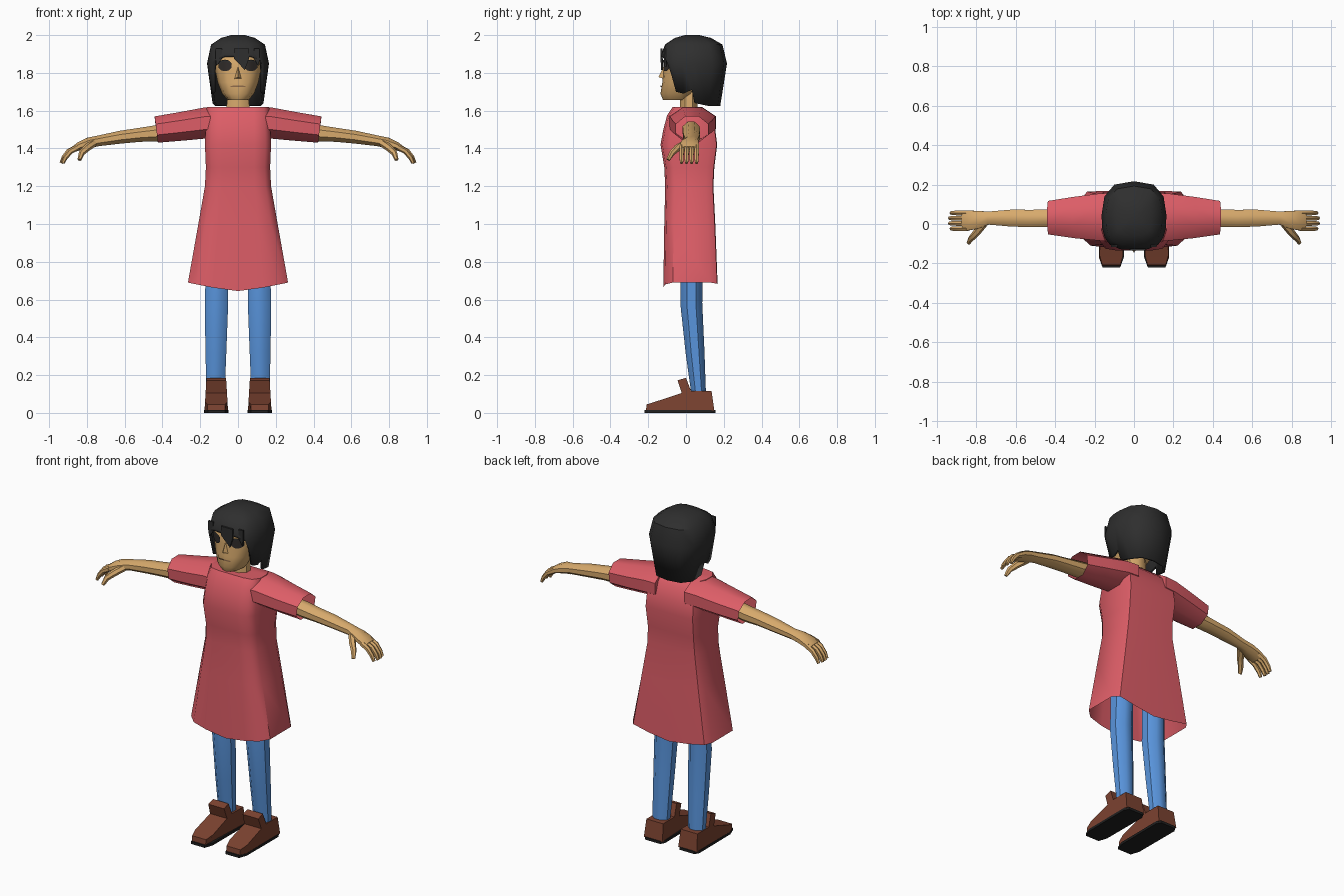
import bpy, bmesh, math
from mathutils import Vector

if "Cube" in bpy.data.objects:
    bpy.data.objects.remove(bpy.data.objects["Cube"])


def material(name, rgb):
    m = bpy.data.materials.new(name)
    m.diffuse_color = (*rgb, 1)
    m.use_nodes = True
    m.node_tree.nodes["Principled BSDF"].inputs["Base Color"].default_value = m.diffuse_color
    return m


SKIN = material("skin", (0.68, 0.40, 0.15))
DRESS = material("dress_red", (0.72, 0.11, 0.135))
JEANS = material("jeans_blue", (0.10, 0.30, 0.72))
LEATHER = material("shoe_brown", (0.20, 0.055, 0.030))
SOLE = material("sole_black", (0.014, 0.014, 0.014))
HAIR = material("hair_black", (0.028, 0.028, 0.028))
EYE = material("eye_dark", (0.030, 0.025, 0.023))
MOUTH = material("mouth_brown", (0.28, 0.15, 0.07))


def make(name, verts, faces, mat, mirror=False, angle=45, recalc=True):
    me = bpy.data.meshes.new(name)
    bm = bmesh.new()
    vs = [bm.verts.new(v) for v in verts]
    for f in faces:
        bm.faces.new([vs[i] for i in f])
    if recalc:
        bmesh.ops.recalc_face_normals(bm, faces=bm.faces[:])
    bm.to_mesh(me)
    bm.free()
    me.materials.append(mat)
    me.shade_smooth()
    me.set_sharp_from_angle(angle=math.radians(angle))
    ob = bpy.data.objects.new(name, me)
    bpy.context.collection.objects.link(ob)
    if mirror:
        ob.modifiers.new("mirror", "MIRROR").use_mirror_merge = False
    return ob


def loft(name, rings, mat, caps=(True, True), **kw):
    n = len(rings[0])
    faces = []
    for r in range(len(rings) - 1):
        for i in range(n):
            j = (i + 1) % n
            faces.append((r * n + i, r * n + j, (r + 1) * n + j, (r + 1) * n + i))
    if caps[0]:
        faces.append(tuple(range(n))[::-1])
    if caps[1]:
        faces.append(tuple(range((len(rings) - 1) * n, len(rings) * n)))
    return make(name, [p for r in rings for p in r], faces, mat, **kw)


def tube(name, pts, mat, sides=8, **kw):
    """Points are (x, y, z, half width, half height) along a path."""
    rings = []
    k = 1 / math.cos(math.pi / sides)
    for i, (x, y, z, ry, rz) in enumerate(pts):
        a, b = pts[max(i - 1, 0)], pts[min(i + 1, len(pts) - 1)]
        t = (Vector(b[:3]) - Vector(a[:3])).normalized()
        up = t.cross(Vector((0, 1, 0))).normalized()
        side = up.cross(t)
        angles = [(j + 0.5) * 2 * math.pi / sides for j in range(sides)]
        rings.append([Vector((x, y, z)) + side * (math.cos(q) * ry * k)
                      + up * (math.sin(q) * rz * k) for q in angles])
    return loft(name, rings, mat, **kw)


def closed(half):
    """Complete a half outline, running front to back, by reflection in x."""
    return half + [(-x, y, z) for x, y, z in half[-2:0:-1]]


# dress: flared body with a hem that rises at the sides
body = []
for z, w, f, b in [(1.62, .165, -.07, .08), (1.575, .17, -.10, .125),
                   (1.50, .172, -.12, .155), (1.42, .175, -.135, .165),
                   (1.30, .170, -.115, .15), (1.20, .175, -.11, .145),
                   (1.00, .210, -.115, .155), (.645, .265, -.12, .168)]:
    half = [(0, f), (.5, f), (.83, f + .01), (1, f + .05),
            (1, b - .04), (.9, b - .003), (.5, b), (0, b)]
    rise = .045 if z < .7 else 0
    body.append(closed([(u * w, y, z + rise * u ** 1.3) for u, y in half]))
loft("dress_body", body, DRESS, caps=(True, False))
tube("sleeve", [(.10, .033, 1.537, .125, .082), (.17, .035, 1.535, .12, .082),
                (.30, .033, 1.517, .105, .076), (.433, .032, 1.50, .085, .07)],
     DRESS, caps=(True, False), mirror=True)

# legs
tube("leg", [(.112, .03, 1.0, .06, .06), (.112, .03, .70, .058, .06),
             (.114, .028, .58, .058, .062), (.117, .048, .32, .050, .055),
             (.119, .068, .09, .038, .048)], JEANS, mirror=True)

# shoes: side profile widened into a solid, narrower at the toe and tongue
profile = [(-.212, .012), (-.208, .045), (-.16, .060), (-.022, .105), (-.045, .172),
           (.0, .186), (.026, .116), (.135, .116), (.150, .012), (-.17, .012)]


def shoe_half(y, z):
    return .046 if y < -.2 else .063 - .06 * z


loft("shoe", [[(.115 + s * shoe_half(y, z), y, z) for y, z in profile]
              for s in (-1, 1)], LEATHER, mirror=True, angle=25)
outline = [(-.045, -.22), (.045, -.22), (.063, -.17), (.065, .13),
           (.05, .155), (-.05, .155), (-.065, .13), (-.063, -.17)]
loft("shoe_sole", [[(.115 + x, y, z) for x, y in outline] for z in (0, .015)],
     SOLE, mirror=True, angle=25)

# arms, palms, fingers and thumbs
tube("arm", [(.30, .027, 1.50, .045, .042), (.43, .03, 1.480, .045, .043),
             (.52, .028, 1.472, .044, .037), (.62, .03, 1.460, .043, .034),
             (.74, .03, 1.440, .033, .028), (.79, .022, 1.430, .045, .028),
             (.84, .018, 1.412, .050, .022), (.868, .018, 1.397, .050, .016)],
     SKIN, mirror=True)
for i in range(4):
    y = .056 - .0265 * i
    reach = -.008 if i in (0, 3) else 0
    tube("finger", [(.845, y, 1.408, .012, .014), (.895 + reach, y, 1.385, .012, .013),
                    (.922 + reach, y, 1.352, .011, .011),
                    (.936 + reach, y, 1.322, .008, .008)], SKIN, sides=6, mirror=True)
tube("thumb", [(.765, .0, 1.428, .018, .018), (.80, -.045, 1.403, .016, .017),
               (.828, -.075, 1.375, .013, .014), (.840, -.095, 1.340, .009, .009)],
     SKIN, sides=6, mirror=True)

# neck and head
tube("neck", [(0, .015, 1.73, .045, .055), (0, .015, 1.58, .048, .062)], SKIN)
head = []
for z, w, f, b in [(1.657, .055, -.122, .0), (1.69, .085, -.135, .04),
                   (1.75, .108, -.125, .09), (1.82, .122, -.12, .13),
                   (1.90, .125, -.115, .14), (1.95, .10, -.07, .11)]:
    half = [(0, f), (.5, f + .01), (.85, f + .04), (1, f + .10),
            (.8, b - .02), (0, b)]
    head.append(closed([(u * w, y, z) for u, y in half]))
loft("head", head, SKIN)
make("nose", [(0, -.118, 1.835), (-.02, -.118, 1.768), (.02, -.118, 1.768),
              (0, -.146, 1.778)], [(0, 1, 3), (0, 3, 2), (1, 2, 3)], SKIN)


def face_y(x):
    """Depth just in front of the face at eye height."""
    x = abs(x)
    return -.126 + .16 * x + max(0, x - .0625) * .55


def strip(name, rows, mat):
    """Thin plate of (x, y, low z, high z) columns, facing the front."""
    verts = [(x, y, z) for x, y, lo, hi in rows for z in (lo, hi)]
    faces = [(2 * i, 2 * i + 2, 2 * i + 3, 2 * i + 1) for i in range(len(rows) - 1)]
    return make(name, verts, faces, mat, recalc=False)


# facial features
strip("mouth", [(-.04, -.127, 1.724, 1.731), (0, -.1345, 1.726, 1.734),
                (.04, -.127, 1.724, 1.731)], MOUTH)
for s in (-1, 1):
    eye, lash = [], []
    for i in range(7):
        u = -1 + i / 3
        x = s * .069 + u * .034
        h = .028 * math.sqrt(max(0, 1 - u * u * .85))
        eye.append((x, face_y(x), 1.837 - h, 1.837 + h))
        lash.append((x, face_y(x) - .003, 1.831 + h, 1.842 + h))
    strip("eye", eye, EYE)
    strip("eyelash", lash, HAIR)

# hair: crown and curtain, each column has its own lower end
columns = [(0, -.132, 1.885), (.07, -.128, 1.885), (.122, -.105, 1.865),
           (.138, -.085, 1.80), (.15, -.065, 1.70), (.162, -.02, 1.69),
           (.164, .03, 1.71), (.164, .05, 1.64), (.15, .14, 1.625),
           (.10, .20, 1.625), (0, .217, 1.625)]
rings = []
for level, k in [(2.0, .22), (1.985, .55), (1.95, .87), (1.85, 1), (0, 1)]:
    half = []
    for x, y, end in columns:
        z = max(level, end + .012) if level else end
        s = k if level else 1 - max(0, 1.85 - end) * .85
        half.append((x * s, .03 + (y - .03) * s, z))
    rings.append(closed(half))
hair = loft("hair", rings, HAIR, caps=(True, False))
thick = hair.modifiers.new("thickness", "SOLIDIFY")
thick.thickness, thick.offset = .015, -1


# loose locks of the fringe
def lock(x0, x1, tip, z, y):
    top = 1.93
    verts = [(x0, y, top), (x1, y, top), (x1, y, 1.875), (tip, y + .004, z),
             (x0, y, 1.875)]
    back = [(x, yy + .01, zz) for x, yy, zz in verts]
    loft("fringe_lock", [verts, back], HAIR, angle=30)


lock(-.02, .058, .036, 1.815, -.135)
lock(.085, .115, .108, 1.835, -.117)
lock(-.118, -.085, -.114, 1.835, -.117)
